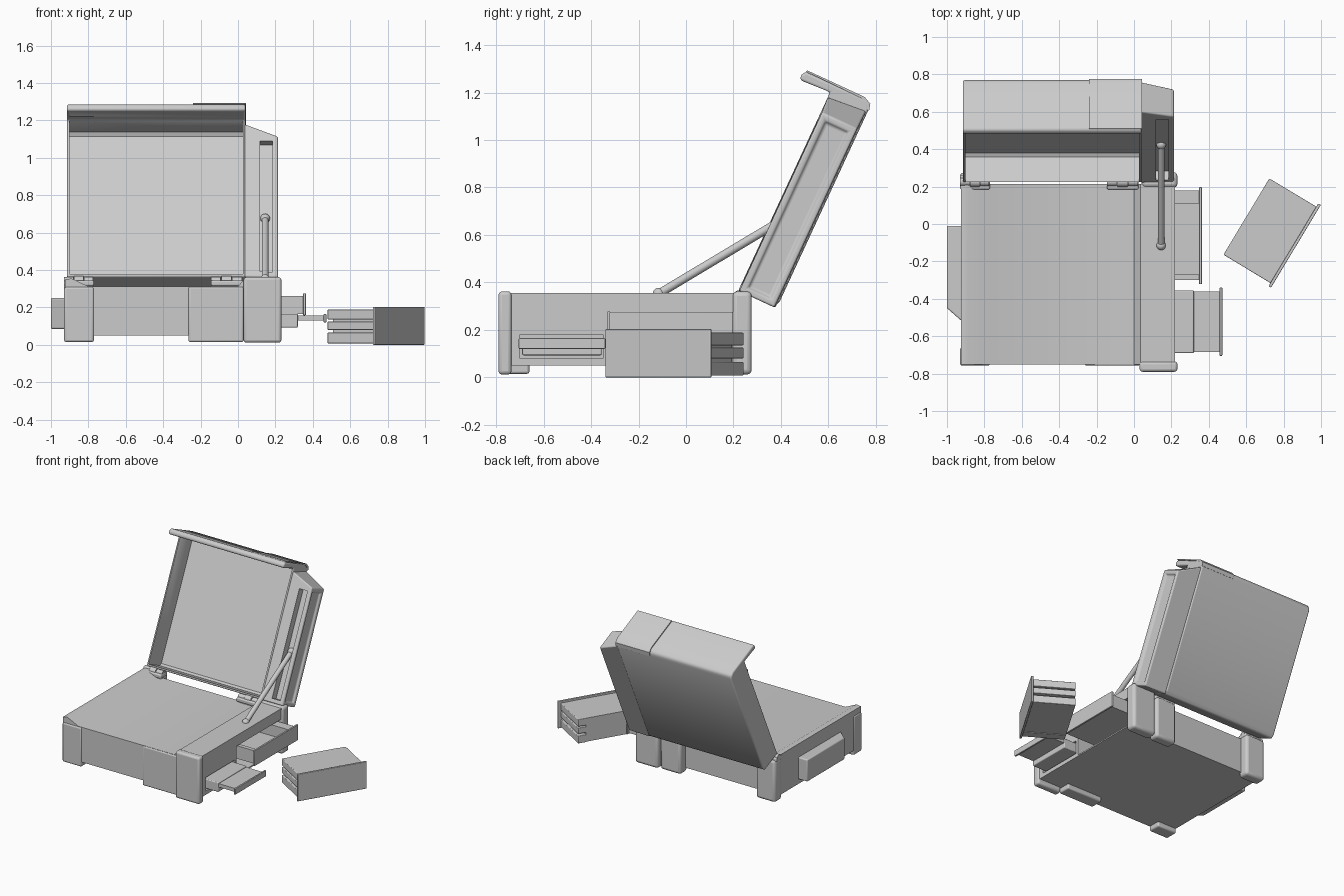
import bpy, bmesh, math
from mathutils import Vector, Matrix

if "Cube" in bpy.data.objects:
    bpy.data.objects.remove(bpy.data.objects["Cube"])


def finish(name, bm, bevel=0.0, segs=3):
    bmesh.ops.recalc_face_normals(bm, faces=bm.faces)
    me = bpy.data.meshes.new(name)
    bm.to_mesh(me)
    bm.free()
    ob = bpy.data.objects.new(name, me)
    bpy.context.collection.objects.link(ob)
    if bevel:
        m = ob.modifiers.new("bevel", 'BEVEL')
        m.width, m.segments, m.limit_method = bevel, segs, 'ANGLE'
    bpy.ops.object.select_all(action='DESELECT')
    ob.select_set(True)
    bpy.context.view_layer.objects.active = ob
    bpy.ops.object.shade_smooth_by_angle(angle=math.radians(35))
    return ob


def loft(name, ring_a, ring_b, bevel=0.0, segs=3):
    """Solid between two matching rings of 3D points."""
    bm = bmesh.new()
    a = [bm.verts.new(p) for p in ring_a]
    b = [bm.verts.new(p) for p in ring_b]
    bm.faces.new(a)
    bm.faces.new(b[::-1])
    n = len(a)
    for i in range(n):
        bm.faces.new((a[i], a[(i + 1) % n], b[(i + 1) % n], b[i]))
    return finish(name, bm, bevel, segs)


def box(name, x, y, z, bevel=0.0, mat=None):
    ring = lambda h: [(x[0], y[0], h), (x[1], y[0], h), (x[1], y[1], h), (x[0], y[1], h)]
    ob = loft(name, ring(z[0]), ring(z[1]), bevel)
    if mat:
        ob.matrix_world = mat
    return ob


def rod(name, p, q, r, sides=20):
    p, q = Vector(p), Vector(q)
    bm = bmesh.new()
    bmesh.ops.create_cone(bm, cap_ends=True, segments=sides, radius1=r, radius2=r, depth=(q - p).length)
    rot = (q - p).to_track_quat('Z', 'Y').to_matrix().to_4x4()
    bmesh.ops.transform(bm, matrix=Matrix.Translation((p + q) / 2) @ rot, verts=bm.verts)
    return finish(name, bm)


def ball(name, p, r):
    bm = bmesh.new()
    bmesh.ops.create_uvsphere(bm, u_segments=20, v_segments=12, radius=r)
    bmesh.ops.translate(bm, vec=p, verts=bm.verts)
    return finish(name, bm)


def cut(ob, cutter):
    cutter.hide_render = True
    cutter.hide_viewport = True
    m = ob.modifiers.new("cut", 'BOOLEAN')
    m.operation, m.object, m.solver = 'DIFFERENCE', cutter, 'EXACT'


# Base with a sunken deck between raised side rails
prof = [(-.925, .05), (-.925, .35), (-.89, .355), (-.80, .312), (0, .312), (.035, .355), (.22, .355), (.22, .05)]
base = loft("base", [(x, -.75, z) for x, z in prof], [(x, .215, z) for x, z in prof])
cut(base, box("upper_bay_cutter", (.03, .3), (-.33, .2), (.06, .275)))
cut(base, box("lower_bay_cutter", (.03, .3), (-.70, -.35), (.08, .18)))

# Corner posts, feet and the front band
box("front_right_post", (.03, .232), (-.79, -.735), (.012, .362), .015)
box("rear_right_post", (.04, .232), (.195, .277), (.012, .362), .02)
box("front_left_foot", (-.93, -.77), (-.757, -.66), (.015, .31), .012)
box("rear_left_foot", (-.93, -.77), (.19, .275), (.015, .33), .02)
box("front_band", (-.265, .03), (-.757, -.66), (.015, .311), .01)
box("rear_band", (-.145, .025), (.19, .272), (.015, .33), .02)

# Wedge panel on the left side
pl = [(-.92, -.52), (-1, -.45), (-1, -.01), (-.92, -.01)]
loft("left_side_panel", [(x, y, .085) for x, y in pl], [(x, y, .25) for x, y in pl], .008)

# Hinges
for x0, x1 in ((-.93, -.77), (-.145, .025)):
    box("hinge_plate", (x0, x1), (.185, .262), (.315, .345), .008)
    w = (x1 - x0) / 3
    for i, r in enumerate((.022, .027, .022)):
        rod("hinge_barrel", (x0 + i * w, .225, .34), (x0 + (i + 1) * w - .004, .225, .34), r)


# Open lid: s runs up the lid, t runs through its thickness
def lid(x, s, t):
    return (x, .22 + .42 * s + .907 * t, .365 + .907 * s - .42 * t)


def lid_prism(name, x, prof, bevel=0.0):
    return loft(name, [lid(x[0], s, t) for s, t in prof], [lid(x[1], s, t) for s, t in prof], bevel)


# Hollow lid shell with a front lip
LID = [(0, 0), (.922, 0), (.915, -.135), (.935, -.142), (.957, -.13), (.958, .14), (.945, .168),
       (.92, .178), (.03, .178), (0, .165)]
shell = lid_prism("lid", (-.915, .04), LID, .01)
HOLLOW = [(.014, -.05), (.014, .145), (.03, .162), (.90, .162), (.92, .145), (.92, -.05)]
cut(shell, lid_prism("lid_hollow_cutter", (-.901, .026), HOLLOW))
STRIP = [(.958, -.13), (.965, -.125), (.965, .14), (.949, .174), (.92, .182), (.92, .17), (.94, .16), (.955, .13)]
lid_prism("lid_band", (-.24, .042), STRIP)

# Tapered lid side with a sunken panel and a front slot for the strut
A = [(0, 0), (.90, 0), (.915, .172), (0, .172)]
B = [(0, .005), (.83, .005), (.83, .168), (0, .168)]
side = loft("lid_side", [lid(.035, s, t) for s, t in A], [lid(.213, s, t) for s, t in B])
bm = bmesh.new()
bm.from_mesh(side.data)
face = max(bm.faces, key=lambda f: f.normal.x)
bmesh.ops.inset_region(bm, faces=[face], thickness=.035)
bmesh.ops.inset_region(bm, faces=[face], thickness=.012, depth=-.015)
bm.to_mesh(side.data)
bm.free()
b = side.modifiers.new("bevel", 'BEVEL')
b.width, b.segments, b.limit_method = .008, 3, 'ANGLE'
SLOT = [(.03, -.05), (.03, .055), (.80, .055), (.80, -.05)]
cut(side, lid_prism("strut_slot_cutter", (.118, .185), SLOT))

# Lid strut
lo, hi = (.145, -.115, .352), (.145, .425, .675)
rod("strut", lo, hi, .018)
ball("strut_lower_joint", lo, .025)
ball("strut_upper_joint", hi, .026)

# Upper drawer: open tray with face plate
box("upper_drawer_floor", (.05, .35), (-.30, .18), (.165, .18))
for y in ((-.30, -.27), (.11, .18)):
    box("upper_drawer_wall", (.05, .35), y, (.165, .262))
box("upper_drawer_face", (.348, .363), (-.322, .198), (.158, .275), .004)

# Lower drawer: thin sliding shelf with a housing block
box("lower_drawer_housing", (.10, .32), (-.69, -.355), (.093, .165), .006)
box("lower_drawer_shelf", (.10, .46), (-.685, -.36), (.13, .156))
box("lower_drawer_face", (.458, .472), (-.705, -.34), (.12, .165), .004)

# Loose drawer lying on the ground, grooved at both ends
M = Matrix.Translation((.725, -.035, 0)) @ Matrix.Rotation(math.radians(-31), 4, 'Z')
box("loose_drawer_body", (-.145, .15), (-.18, .18), (.012, .188), 0, M)
for sgn in (-1, 1):
    y = sorted((sgn * .175, sgn * .238))
    for z in ((.008, .065), (.08, .125), (.135, .188)):
        box("loose_drawer_rail", (-.145, .15), y, z, .004, M)
box("loose_drawer_face", (.148, .164), (-.258, .258), (0, .203), .004, M)
